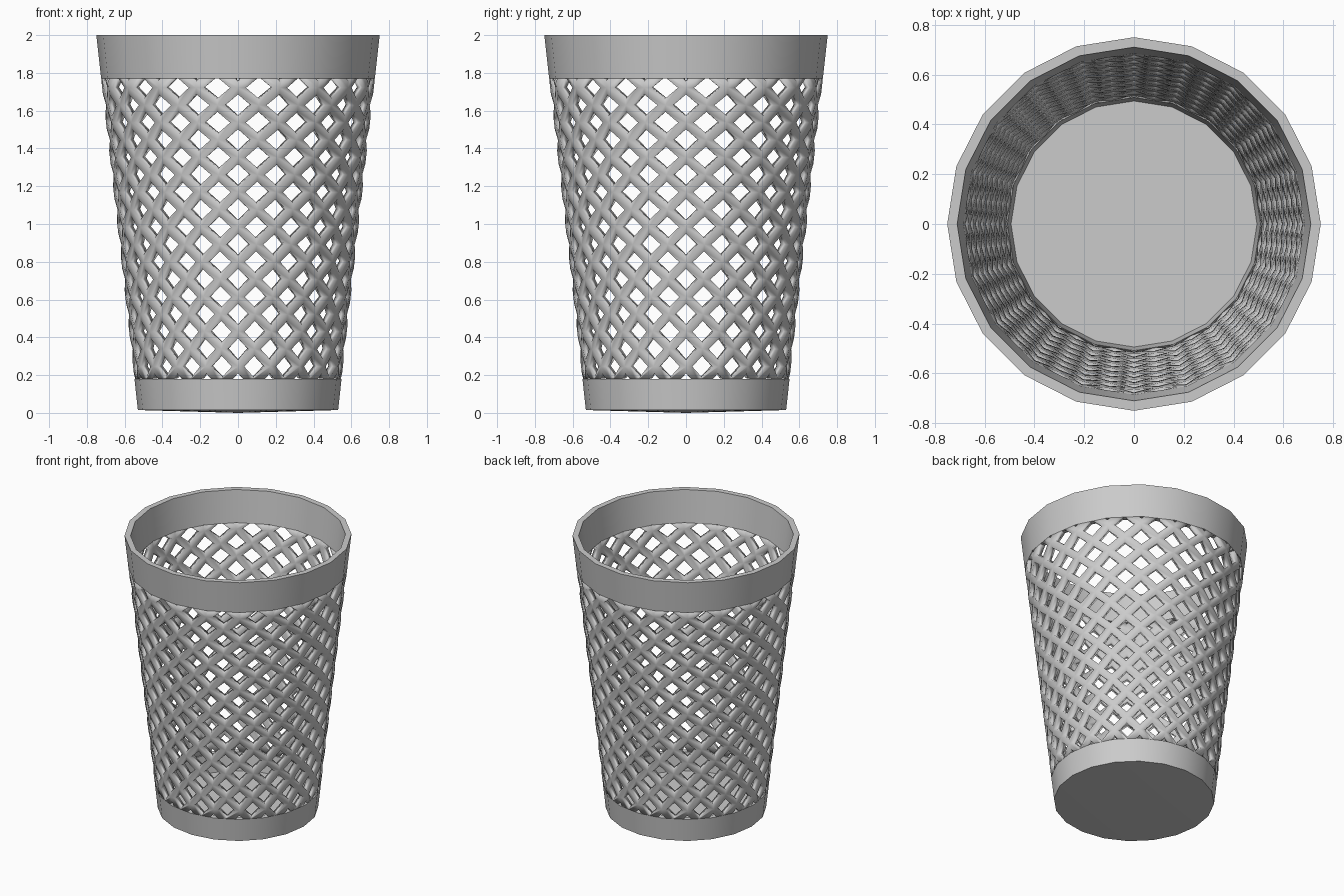
import bpy, bmesh, math

if "Cube" in bpy.data.objects:
    bpy.data.objects.remove(bpy.data.objects["Cube"])

SIDES = 20
STEP = 2 * math.pi / SIDES
WALL = 0.04
Z_LOW, Z_HIGH = 0.18, 1.77      # lattice limits
PITCH = 0.1845                  # lattice row height
HOLE = 0.62                     # hole size relative to its cell


def radius(z):
    return 0.53 + (z - 0.015) * 0.22 / 1.985


def on_wall(ang, z):
    # point on the tapered 20-sided wall
    off = (ang + STEP / 2) % STEP - STEP / 2
    r = radius(z) * math.cos(STEP / 2) / math.cos(STEP / 2 - abs(off))
    return (r * math.cos(ang), r * math.sin(ang), z)


def finish(name, bm):
    me = bpy.data.meshes.new(name)
    bm.to_mesh(me)
    bm.free()
    ob = bpy.data.objects.new(name, me)
    bpy.context.collection.objects.link(ob)
    bpy.ops.object.select_all(action='DESELECT')
    ob.select_set(True)
    bpy.context.view_layer.objects.active = ob
    bpy.ops.object.shade_smooth_by_angle(angle=math.radians(30))
    return ob


def lathe(name, profile, closed):
    bm = bmesh.new()
    vs = [bm.verts.new((r, 0, z)) for r, z in profile]
    n = len(vs)
    es = [bm.edges.new((vs[i], vs[(i + 1) % n])) for i in range(n if closed else n - 1)]
    bmesh.ops.spin(bm, geom=vs + es, cent=(0, 0, 0), axis=(0, 0, 1),
                   angle=2 * math.pi, steps=SIDES, use_merge=True)
    bmesh.ops.remove_doubles(bm, verts=bm.verts, dist=1e-4)
    bmesh.ops.recalc_face_normals(bm, faces=bm.faces)
    return finish(name, bm)


# Solid rim band
lathe("rim_band", [(radius(Z_HIGH), Z_HIGH), (0.75, 2.0), (0.75 - WALL, 2.0),
                   (radius(Z_HIGH) - WALL, Z_HIGH)], True)

# Solid base band with slightly bowed underside and flat floor
lathe("base", [(0, 0), (0.53, 0.015), (radius(Z_LOW), Z_LOW),
               (radius(Z_LOW) - WALL, Z_LOW), (radius(0.05) - WALL, 0.05), (0, 0.05)], False)

# Diamond lattice: staggered cells, each a frame around a diamond hole
bm = bmesh.new()
for col in range(2 * SIDES):
    a = col * STEP / 2
    for row in range(-1, 11):
        z = 0.153 + PITCH * (row + 0.5 * (col % 2))
        ring = []
        for s in (1, HOLE):
            da, dz = s * STEP / 2, s * PITCH / 2
            ring.append([bm.verts.new(on_wall(a + u * da, z + v * dz))
                         for u, v in ((1, 0), (0, 1), (-1, 0), (0, -1))])
        o, h = ring
        for j in range(4):
            k = (j + 1) % 4
            bm.faces.new((o[j], o[k], h[k], h[j]))
bmesh.ops.remove_doubles(bm, verts=bm.verts, dist=1e-4)
for z, n in ((Z_LOW, -1), (Z_HIGH, 1)):
    bmesh.ops.bisect_plane(bm, geom=bm.verts[:] + bm.edges[:] + bm.faces[:],
                           plane_co=(0, 0, z), plane_no=(0, 0, n), clear_outer=True)
lattice = finish("lattice_wall", bm)
solid = lattice.modifiers.new("thickness", 'SOLIDIFY')
solid.thickness = 0.039
solid.offset = -1
bpy.ops.object.modifier_move_to_index(modifier="thickness", index=0)
